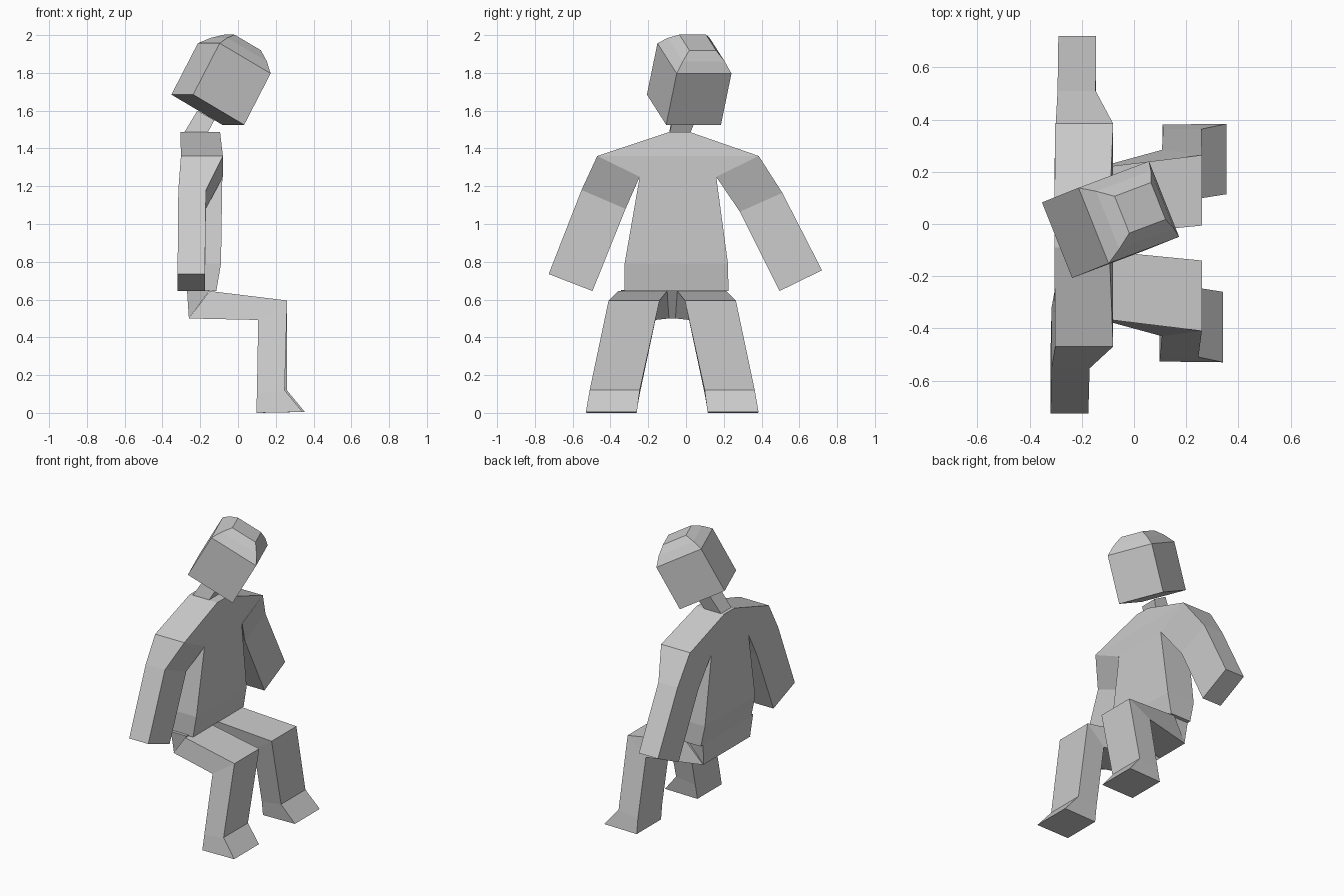
import bpy, bmesh
from mathutils import Vector

if "Cube" in bpy.data.objects:
    bpy.data.objects.remove(bpy.data.objects["Cube"])


def loft(name, rings):
    """Closed skin through a series of equal-sized rings of points."""
    bm = bmesh.new()
    vs = [[bm.verts.new(p) for p in r] for r in rings]
    n = len(rings[0])
    for a, b in zip(vs, vs[1:]):
        for i in range(n):
            j = (i + 1) % n
            bm.faces.new((a[i], a[j], b[j], b[i]))
    bm.faces.new(vs[0])
    bm.faces.new(vs[-1])
    bmesh.ops.recalc_face_normals(bm, faces=bm.faces)
    me = bpy.data.meshes.new(name)
    bm.to_mesh(me)
    bm.free()
    ob = bpy.data.objects.new(name, me)
    bpy.context.collection.objects.link(ob)
    return ob


def span_y(e, f):
    """Ring from two edges running along y, each (x, z, y0, y1)."""
    return [(e[0], e[2], e[1]), (e[0], e[3], e[1]),
            (f[0], f[3], f[1]), (f[0], f[2], f[1])]


def span_x(outer, inner, x0, x1):
    """Ring from outer and inner (y, z) points, spread from x0 to x1."""
    return [(x0, *outer), (x1, *outer), (x1, *inner), (x0, *inner)]


# Head: turned and tilted box with a two-step rounded crown
fwd = Vector((.82, .31, -.486)).normalized()
left = Vector((-.37, .93, 0)).normalized()
up = fwd.cross(left).normalized()
base = Vector((-.16, -.011, 1.605))
head = []
for h, inset in ((0, 0), (.311, 0), (.364, .037), (.407, .08)):
    a, b = .165 - inset, .156 - inset
    head.append([base + up * h + fwd * a * s + left * b * t
                 for s, t in ((-1, -1), (1, -1), (1, 1), (-1, 1))])
loft("head", head)

# Neck
loft("neck", [span_y((-.165, 1.475, -.09, .02), (-.29, 1.475, -.09, .02)),
              span_y((-.125, 1.55, -.07, .05), (-.215, 1.60, -.07, .05))])

# Torso from hem to collar: z, back x, front x, right y, left y
torso = [(.645, -.27, -.115, -.325, .225), (.79, -.30, -.09, -.325, .222),
         (1.25, -.305, -.083, -.245, .16), (1.36, -.302, -.08, -.47, .385),
         (1.487, -.305, -.095, -.09, .02)]
loft("torso", [span_y((xf, z, y0, y1), (xb, z, y0, y1))
               for z, xb, xf, y0, y1 in torso])

# Arms: shoulder, elbow, hand
loft("right_arm", [span_x((-.47, 1.36), (-.245, 1.25), -.302, -.08),
                   span_x((-.553, 1.18), (-.32, 1.08), -.316, -.17),
                   span_x((-.727, .735), (-.495, .645), -.32, -.175)])
loft("left_arm", [span_x((.385, 1.36), (.16, 1.25), -.300, -.08),
                  span_x((.51, 1.165), (.285, 1.065), -.293, -.147),
                  span_x((.72, .755), (.495, .645), -.29, -.145)])

# Legs: hip, knee, ankle, sole; the left one mirrors the right
MID = -.073
leg = [((-.15, .645, -.36, -.10), (-.26, .50, -.33, -.09)),
       ((.26, .595, -.41, -.14), (.107, .492, -.43, -.165)),
       ((.247, .12, -.51, -.245), (.10, .10, -.51, -.245)),
       ((.342, .005, -.53, -.26), (.097, 0, -.527, -.262))]
for side in ("right", "left"):
    rings = [span_y(e, f) for e, f in leg]
    if side == "left":
        rings = [[(x + (.012 if z < .2 else 0), 2 * MID - y, z) for x, y, z in r]
                 for r in rings]
    loft(side + "_leg", rings)

# Pelvis wedge behind the thighs
loft("pelvis", [[(-.27, y, .65), (-.15, y, .65), (-.26, yb, .50)]
                for y, yb in ((-.345, -.325), (.20, .18))])
